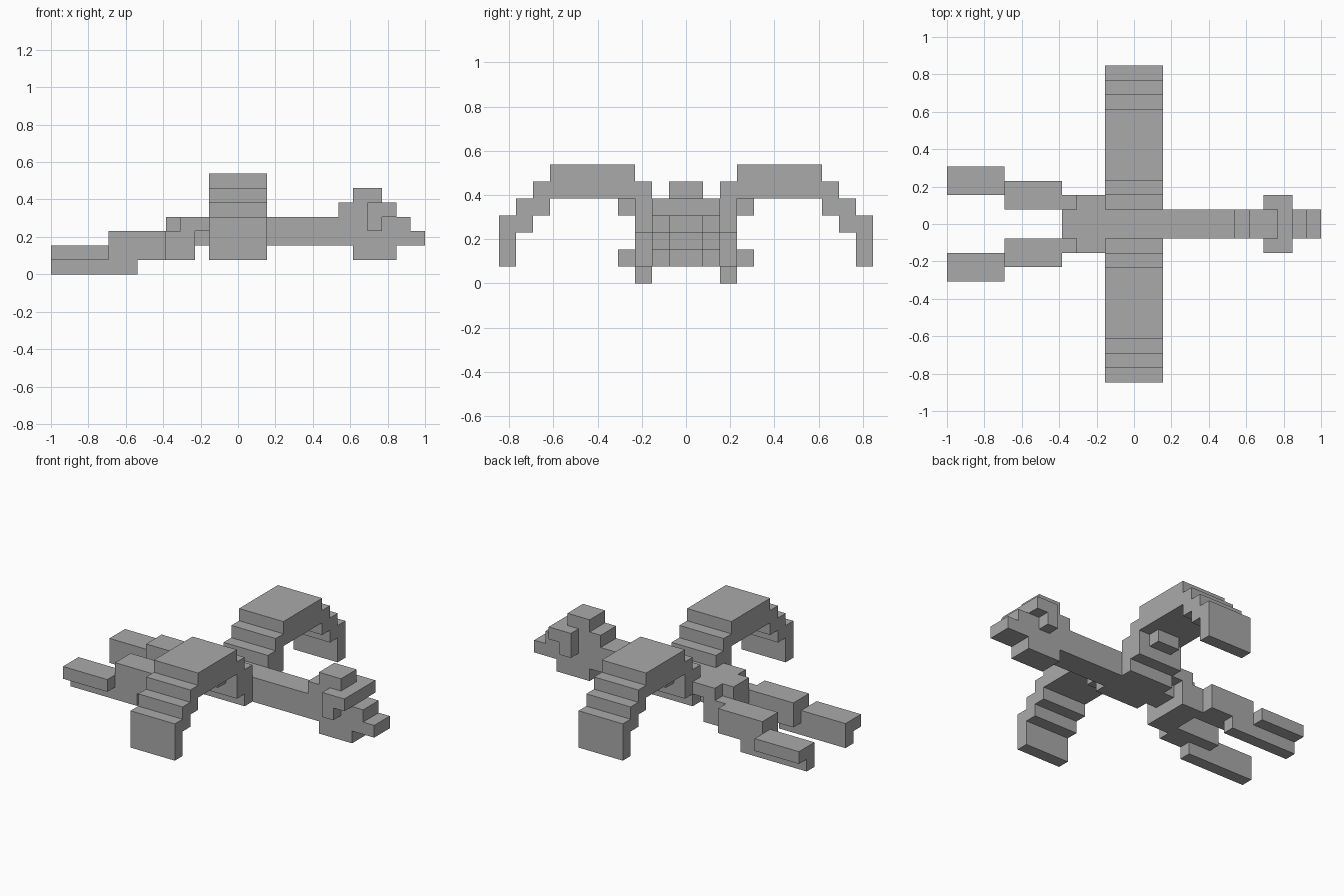
import bpy
import bmesh
from mathutils import Vector

U = 1 / 13  # size of one block

cube = bpy.data.objects.get("Cube")
if cube:
    bpy.data.objects.remove(cube, do_unlink=True)

grey = bpy.data.materials.new("stone_grey")
grey.use_nodes = True
color = (0.4, 0.4, 0.4, 1)
grey.diffuse_color = color
grey.node_tree.nodes["Principled BSDF"].inputs["Base Color"].default_value = color


def extrude_profile(name, points, axis, start, end, side=1):
    """Extrude a stepped profile along x (points are y, z) or y (points are x, z)."""
    bm = bmesh.new()
    if axis == "x":
        corners = [Vector((start, a, b)) for a, b in points]
        travel = Vector((end - start, 0, 0))
    else:
        corners = [Vector((a, start, b)) for a, b in points]
        travel = Vector((0, end - start, 0))
    face = bm.faces.new([bm.verts.new(c) for c in corners])
    result = bmesh.ops.extrude_face_region(bm, geom=[face], use_keep_orig=True)
    moved = [g for g in result["geom"] if isinstance(g, bmesh.types.BMVert)]
    bmesh.ops.translate(bm, vec=travel, verts=moved)
    for v in bm.verts:
        v.co = Vector((v.co.x, v.co.y * side, v.co.z)) * U
    bmesh.ops.recalc_face_normals(bm, faces=bm.faces)
    mesh = bpy.data.meshes.new(name)
    bm.to_mesh(mesh)
    bm.free()
    mesh.materials.append(grey)
    obj = bpy.data.objects.new(name, mesh)
    bpy.context.collection.objects.link(obj)
    return obj


def box(name, x, y, z, side):
    points = [(x[0], z[0]), (x[1], z[0]), (x[1], z[1]), (x[0], z[1])]
    return extrude_profile(name, points, "y", y[0], y[1], side)


# Central body: hips, trunk, neck and stepped head in one silhouette
body = [(-5, 1), (-3, 1), (-3, 2), (8, 2), (8, 1), (11, 1), (11, 2), (13, 2),
        (13, 3), (12, 3), (12, 4), (11, 4), (11, 5), (10, 5), (10, 6), (8, 6),
        (8, 5), (7, 5), (7, 4), (-5, 4)]
extrude_profile("body_and_head", body, "y", -1, 1)

# Stepped wing arch, from root to drooping tip
wing = [(1, 2), (2, 2), (2, 3), (3, 3), (3, 5), (8, 5), (8, 4), (9, 4), (9, 3),
        (10, 3), (10, 1), (11, 1), (11, 4), (10, 4), (10, 5), (9, 5), (9, 6),
        (8, 6), (8, 7), (3, 7), (3, 6), (2, 6), (2, 5), (1, 5)]
# Hip flank and ear silhouettes
hip = [(-5, 1), (-3, 1), (-3, 3), (-2, 3), (-2, 4), (-4, 4), (-4, 3), (-5, 3)]
ear = [(9, 3), (10, 3), (10, 4), (11, 4), (11, 5), (9, 5)]

# Paired parts on both sides of the body
for label, side in (("front", -1), ("back", 1)):
    extrude_profile(label + "_wing", wing, "x", -2, 2, side)
    extrude_profile(label + "_hip", hip, "y", 1, 2, side)
    extrude_profile(label + "_ear", ear, "y", 1, 2, side)
    box(label + "_wing_joint", (-1, 1), (3, 4), (4, 5), side)
    box(label + "_thigh", (-9, -5), (1, 3), (1, 3), side)
    box(label + "_shin", (-13, -9), (2, 4), (1, 2), side)
    box(label + "_foot", (-13, -7), (2, 3), (0, 1), side)
